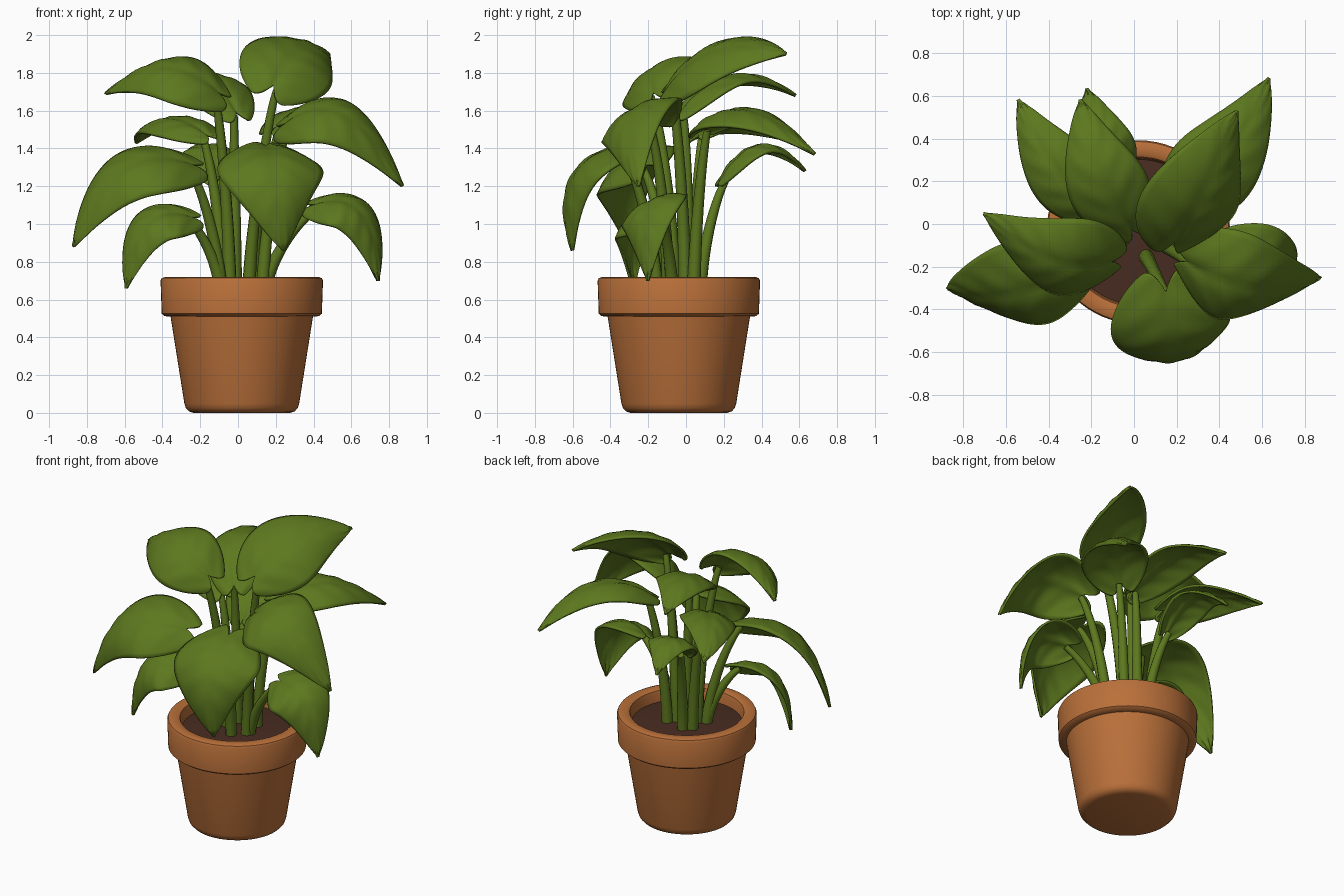
import bpy, bmesh, math
from mathutils import Vector as V

if "Cube" in bpy.data.objects:
    bpy.data.objects.remove(bpy.data.objects["Cube"])


def material(name, rgb):
    m = bpy.data.materials.new(name)
    m.diffuse_color = (*rgb, 1)
    m.use_nodes = True
    m.node_tree.nodes["Principled BSDF"].inputs["Base Color"].default_value = m.diffuse_color
    return m


TERRACOTTA = material("terracotta", (0.49, 0.162, 0.042))
GREEN = material("leaf green", (0.108, 0.188, 0.013))
SOIL = material("dark soil", (0.065, 0.025, 0.015))


def finish(obj, mat, angle=40):
    obj.data.materials.append(mat)
    bpy.ops.object.select_all(action='DESELECT')
    obj.select_set(True)
    bpy.context.view_layer.objects.active = obj
    bpy.ops.object.shade_smooth_by_angle(angle=math.radians(angle))


def mesh_object(name, bm):
    bmesh.ops.recalc_face_normals(bm, faces=bm.faces)
    me = bpy.data.meshes.new(name)
    bm.to_mesh(me)
    bm.free()
    obj = bpy.data.objects.new(name, me)
    bpy.context.collection.objects.link(obj)
    return obj


def lathe(name, profile, mat, centre, seg=64):
    bm = bmesh.new()
    rings = []
    for r, z in profile:
        if r == 0:
            rings.append([bm.verts.new((centre.x, centre.y, z))] * seg)
        else:
            rings.append([bm.verts.new((centre.x + r * math.cos(a), centre.y + r * math.sin(a), z))
                          for a in (2 * math.pi * i / seg for i in range(seg))])
    for a, b in zip(rings, rings[1:]):
        for i in range(seg):
            j = (i + 1) % seg
            quad = list(dict.fromkeys([a[i], a[j], b[j], b[i]]))
            bm.faces.new(quad)
    finish(mesh_object(name, bm), mat)


# Pot with a thick rim, and soil inside
CENTRE = V((0.02, -0.038, 0))
lathe("pot", [(0, 0), (0.255, 0), (0.28, 0.008), (0.296, 0.025), (0.304, 0.05), (0.377, 0.51),
              (0.408, 0.512), (0.424, 0.525), (0.43, 0.70), (0.424, 0.713), (0.405, 0.72),
              (0.365, 0.72), (0.352, 0.712), (0.345, 0.69), (0.337, 0.60), (0, 0.60)],
      TERRACOTTA, CENTRE)
lathe("soil", [(0, 0.655), (0.2, 0.652), (0.342, 0.64), (0.337, 0.605), (0, 0.605)], SOIL, CENTRE)


def leaf(name, base, mid, tip, half, up, rows=30, cols=18):
    """Heart-shaped blade along a curved midrib, arched across, with shallow veins."""
    base, mid, tip, up = V(base), V(mid), V(tip), V(up)
    ctrl = 2 * mid - (base + tip) / 2
    bm = bmesh.new()
    grid = []
    for i in range(rows + 1):
        t = (i / rows) ** 1.4
        p = base * (1 - t) ** 2 + ctrl * 2 * t * (1 - t) + tip * t * t
        tan = ((ctrl - base) * (1 - t) + (tip - ctrl) * t).normalized()
        n = (up - tan * up.dot(tan)).normalized()
        side = tan.cross(n)
        w = max(0.008, math.sin(math.pi * (0.025 + 0.975 * t) ** 0.66)) ** 0.82 * half
        row = []
        for j in range(cols + 1):
            s = 2 * j / cols - 1
            a = abs(s)
            lobe = 0.55 * half * a * (1.6 - a) * (1 - t) ** 4
            groove = 0.012 * math.exp(-(s / 0.15) ** 2) * (1 - t)
            vein = 0.0035 * math.sin(2 * math.pi * (5 * t - 1.3 * a)) * math.sin(math.pi * a)
            lift = -0.33 * w * a * a - groove + vein
            row.append(bm.verts.new(p + side * s * w - tan * lobe + n * lift))
        grid.append(row)
    for a, b in zip(grid, grid[1:]):
        for j in range(cols):
            bm.faces.new((a[j], a[j + 1], b[j + 1], b[j]))
    obj = mesh_object(name, bm)
    mod = obj.modifiers.new("thickness", 'SOLIDIFY')
    mod.thickness = 0.014
    mod.offset = 0
    finish(obj, GREEN, 60)


def stem(name, base, mid):
    """Tapering stalk from the soil, bending outward into the leaf base."""
    end = V(base)
    out = V(mid) - CENTRE
    out.z = 0
    out.normalize()
    start = CENTRE + out * (0.12 if end.z < 1.55 else 0.065)
    start.z = 0.62
    d = end - start
    flat, rise = V((d.x, d.y, 0)), V((0, 0, d.z))
    c1 = start + flat * 0.12 + rise * 0.45
    end = end + out * 0.02 - V((0, 0, 0.025))
    c2 = end - flat * 0.35 - rise * 0.10
    cu = bpy.data.curves.new(name, 'CURVE')
    cu.dimensions = '3D'
    cu.bevel_depth = 0.027
    cu.bevel_resolution = 3
    cu.use_fill_caps = True
    sp = cu.splines.new('POLY')
    count = 16
    sp.points.add(count - 1)
    for i, pt in enumerate(sp.points):
        t = i / (count - 1)
        u = 1 - t
        p = start * u ** 3 + c1 * 3 * u * u * t + c2 * 3 * u * t * t + end * t ** 3
        pt.co = (*p, 1)
        pt.radius = 1.35 - 0.65 * t
    obj = bpy.data.objects.new(name, cu)
    bpy.context.collection.objects.link(obj)
    bpy.ops.object.select_all(action='DESELECT')
    obj.select_set(True)
    bpy.context.view_layer.objects.active = obj
    bpy.ops.object.convert(target='MESH')
    finish(bpy.context.view_layer.objects.active, GREEN, 50)


# Leaves: base, middle and tip of the midrib, half width, facing direction
LEAVES = {
    "top_right": ((0.19, -0.09, 1.74), (0.335, 0.17, 1.925), (0.48, 0.53, 1.90), 0.25, (0.3, -0.6, 0.8)),
    "top_left": ((-0.10, -0.18, 1.70), (-0.39, -0.165, 1.83), (-0.70, 0.05, 1.69), 0.22, (-0.1, -0.52, 0.85)),
    "top_back": ((-0.01, -0.03, 1.60), (-0.16, 0.25, 1.79), (-0.25, 0.58, 1.68), 0.185, (0, -0.2, 1)),
    "upper_right": ((0.25, -0.18, 1.54), (0.56, -0.30, 1.58), (0.87, -0.25, 1.20), 0.24, (0.2, -0.55, 0.83)),
    "back_right": ((0.20, 0.10, 1.52), (0.45, 0.34, 1.60), (0.63, 0.68, 1.37), 0.205, (0.1, -0.1, 1)),
    "back_left": ((-0.17, 0.07, 1.48), (-0.38, 0.28, 1.56), (-0.54, 0.58, 1.43), 0.17, (-0.1, -0.2, 1)),
    "big_left": ((-0.24, -0.22, 1.32), (-0.61, -0.335, 1.29), (-0.87, -0.30, 0.88), 0.24, (-0.2, -0.57, 0.8)),
    "low_right": ((0.41, -0.14, 1.11), (0.65, -0.22, 1.06), (0.74, -0.20, 0.70), 0.195, (0.4, -0.5, 0.7)),
    "low_back": ((-0.10, 0.19, 1.25), (-0.16, 0.40, 1.42), (-0.22, 0.63, 1.28), 0.15, (0, -0.1, 1)),
    "low_left": ((-0.24, -0.20, 1.04), (-0.48, -0.29, 1.00), (-0.59, -0.28, 0.66), 0.17, (-0.3, -0.6, 0.7)),
    "front": ((0.15, -0.32, 1.42), (0.20, -0.60, 1.25), (0.24, -0.60, 0.86), 0.28, (0.12, -0.7, 0.7)),
}
for key, (base, mid, tip, half, up) in LEAVES.items():
    leaf(key + "_leaf", base, mid, tip, half, up)
    stem(key + "_stem", base, mid)
